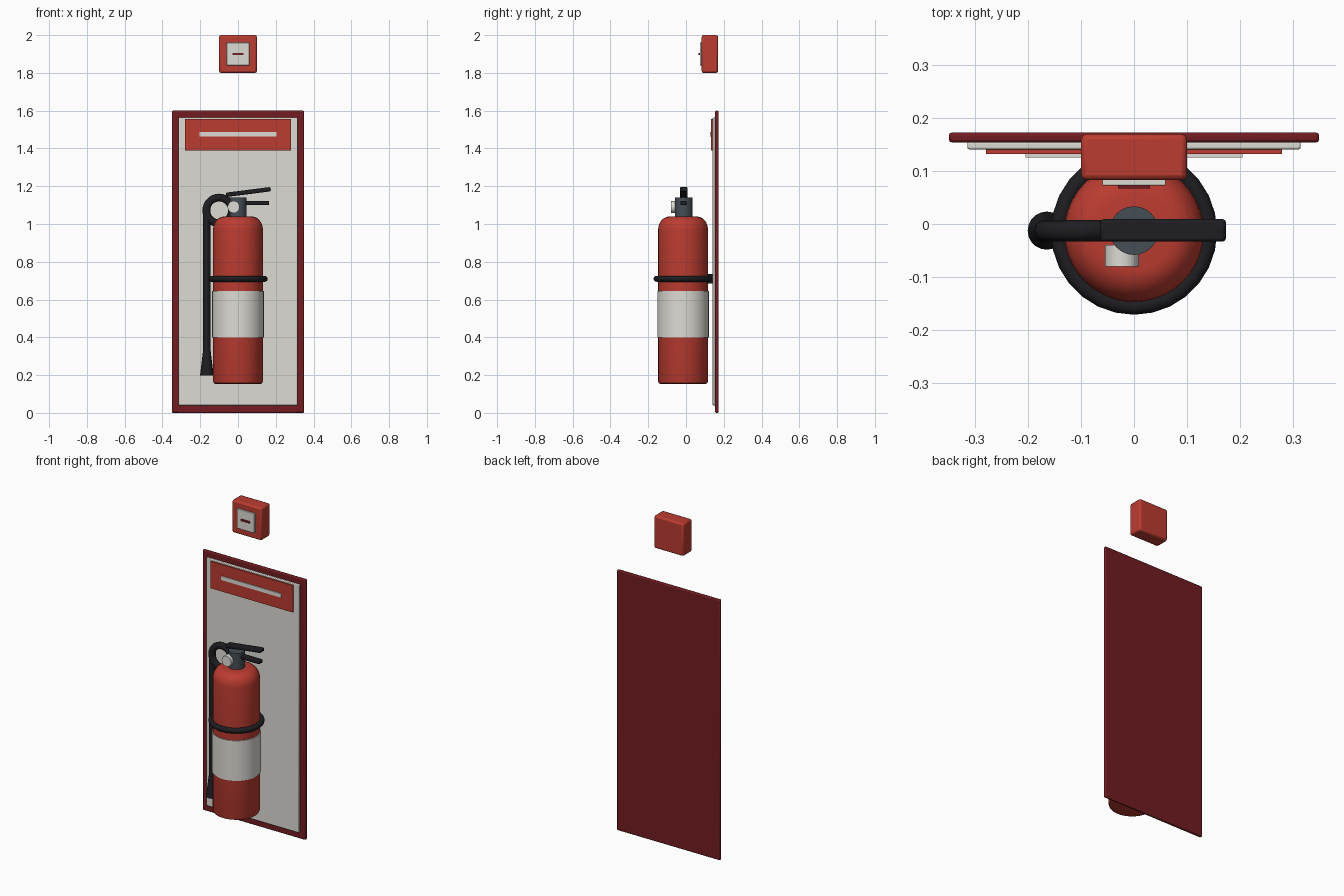
import bpy, bmesh, math
from mathutils import Vector

if "Cube" in bpy.data.objects:
    bpy.data.objects.remove(bpy.data.objects["Cube"])

def mat(name, *rgb):
    m = bpy.data.materials.new(name)
    m.diffuse_color = (*rgb, 1)
    m.use_nodes = True
    m.node_tree.nodes["Principled BSDF"].inputs["Base Color"].default_value = m.diffuse_color
    return m

RED = mat("red", 0.5, 0.045, 0.03)
MAROON = mat("dark_red", 0.17, 0.012, 0.015)
WHITE = mat("off_white", 0.72, 0.71, 0.66)
BLACK = mat("black", 0.013, 0.013, 0.016)
STEEL = mat("steel", 0.06, 0.075, 0.09)
AXIS_Y = -0.0145

def finish(ob, name, material, bevel=0, segments=2):
    ob.name = name
    ob.data.materials.append(material)
    if bevel:
        b = ob.modifiers.new("bevel", 'BEVEL')
        b.width, b.segments = bevel, segments
    bpy.ops.object.select_all(action='DESELECT')
    ob.select_set(True)
    bpy.context.view_layer.objects.active = ob
    bpy.ops.object.shade_smooth_by_angle(angle=math.radians(35))
    return ob

def box(name, x, y, z, material, bevel=0, tilt=0):
    """Box from (min, max) pairs, optionally tilted about Y."""
    c = [(a + b) / 2 for a, b in (x, y, z)]
    bpy.ops.mesh.primitive_cube_add(size=1, location=c)
    ob = bpy.context.object
    for v in ob.data.vertices:
        v.co = Vector((v.co.x * (x[1] - x[0]), v.co.y * (y[1] - y[0]), v.co.z * (z[1] - z[0])))
    ob.rotation_euler.y = tilt
    return finish(ob, name, material, bevel)

def lathe(name, profile, loc, material, steps=40, rot=(0, 0, 0)):
    """Spin a (radius, height) profile about Z."""
    bm = bmesh.new()
    vs = [bm.verts.new((r, 0, z)) for r, z in profile]
    es = [bm.edges.new(p) for p in zip(vs, vs[1:])]
    bmesh.ops.spin(bm, geom=vs + es, cent=(0, 0, 0), axis=(0, 0, 1),
                   angle=math.tau, steps=steps, use_duplicate=False)
    bmesh.ops.remove_doubles(bm, verts=bm.verts, dist=1e-5)
    bmesh.ops.recalc_face_normals(bm, faces=bm.faces)
    me = bpy.data.meshes.new(name)
    bm.to_mesh(me)
    bm.free()
    ob = bpy.data.objects.new(name, me)
    bpy.context.collection.objects.link(ob)
    ob.location, ob.rotation_euler = loc, rot
    return finish(ob, name, material)

def ring(name, loc, major, minor, material, rot=(0, 0, 0)):
    bpy.ops.mesh.primitive_torus_add(location=loc, rotation=rot, major_radius=major, minor_radius=minor,
                                     major_segments=28, minor_segments=12)
    return finish(bpy.context.object, name, material)

# Backboard and sign
box("backboard", (-.35, .35), (.154, .173), (0, 1.6), MAROON, .006)
box("front_panel", (-.315, .315), (.141, .156), (.04, 1.565), WHITE, .004)
box("sign_header", (-.28, .28), (.132, .143), (1.39, 1.555), RED)
box("sign_stripe", (-.205, .205), (.126, .134), (1.463, 1.487), WHITE)

# Alarm box above the board
box("alarm_box", (-.1, .1), (.083, .17), (1.8, 2.0), RED, .01)
box("alarm_plate", (-.06, .06), (.073, .085), (1.84, 1.96), WHITE, .002)
box("alarm_slot", (-.03, .03), (.067, .075), (1.894, 1.906), MAROON)

# Cylinder body with rounded shoulder, label band
shoulder = [(.072 + .06 * math.cos(a), .97 + .07 * math.sin(a))
            for a in (math.radians(d) for d in range(0, 91, 15))]
lathe("extinguisher_body", [(0, .153), (.118, .153), (.128, .157), (.132, .168)] + shoulder + [(0, 1.04)],
      (0, AXIS_Y - .001, 0), RED)
lathe("label_band", [(.13, .4), (.1365, .4), (.1365, .646), (.13, .646)], (0, AXIS_Y - .001, 0), WHITE)

# Holding strap and wall bracket
ring("holding_strap", (0, AXIS_Y, .71), .141, .016, BLACK)
box("wall_bracket", (-.04, .04), (.11, .145), (.684, .736), BLACK, .004)

# Valve, gauge, levers
lathe("valve", [(0, 1.03), (.046, 1.03), (.046, 1.14), (0, 1.14)], (0, -.0125, 0), STEEL, 24)
lathe("gauge", [(0, -.02), (.032, -.02), (.032, .02), (0, .02)], (-.023, -.06, 1.09), WHITE, 24,
      (math.pi / 2, 0, 0))
box("upper_lever", (-.064, .174), (-.033, .009), (1.158, 1.181), BLACK, .006, -.125)
box("lower_lever", (.03, .165), (-.03, .005), (1.1, 1.122), BLACK, .005)

# Hose loop, straight hose and nozzle
ring("hose_loop", (-.1, -.0125, 1.072), .068, .0205, BLACK, (math.pi / 2, 0, 0))
lathe("hose", [(0, .32), (.02, .32), (.02, 1.08), (0, 1.08)], (-.166, -.0125, 0), BLACK, 16)
lathe("nozzle", [(0, .198), (.036, .198), (.02, .33), (0, .33)], (-.165, -.0125, 0), BLACK, 20)
